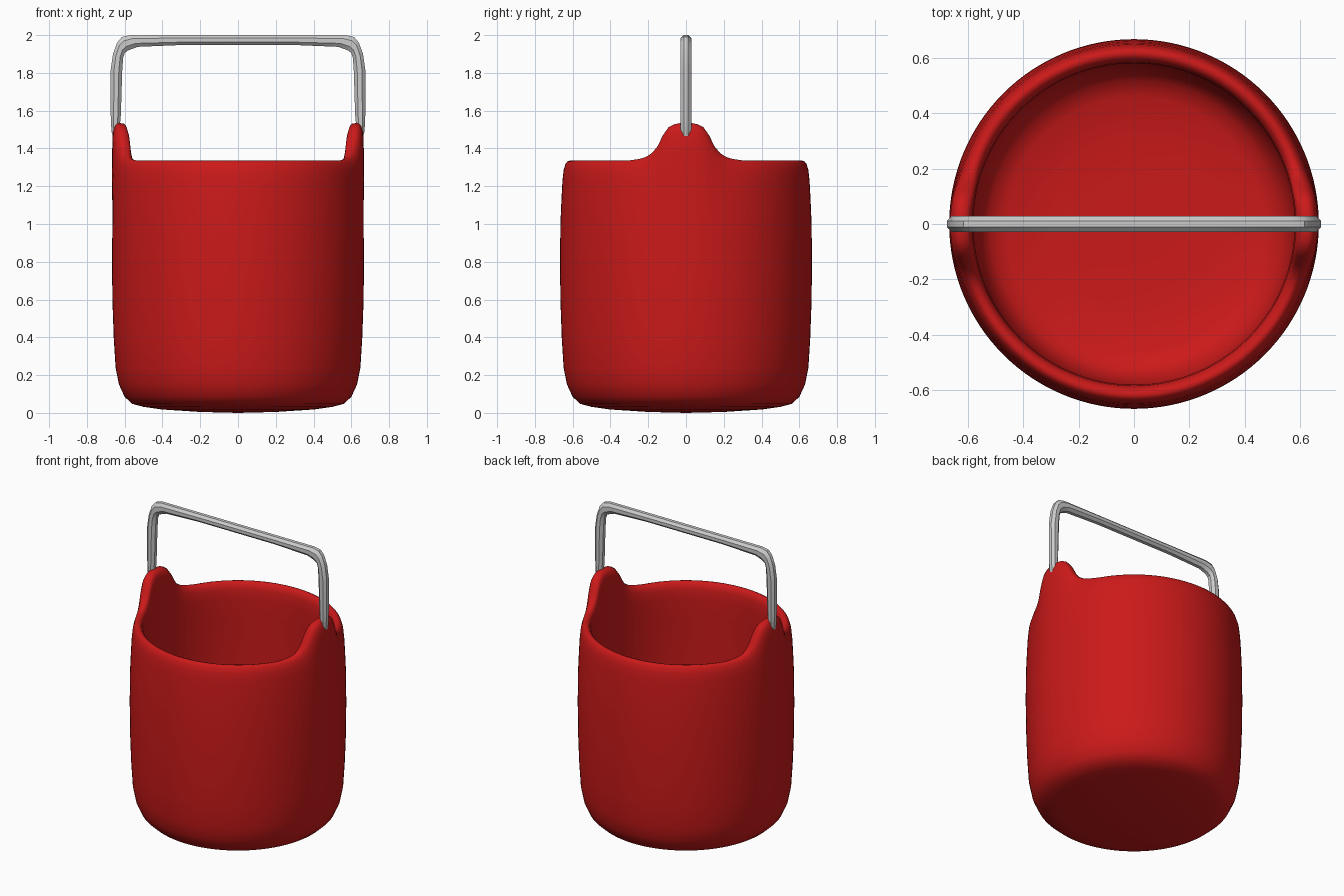
import bpy, bmesh
from math import sin, cos, pi
from mathutils import Vector

if "Cube" in bpy.data.objects:
    bpy.data.objects.remove(bpy.data.objects["Cube"])

SEG = 128
RIM = 1.335


def lerp_table(table, v):
    for (a, fa), (b, fb) in zip(table, table[1:]):
        if v <= b:
            t = max(0.0, (v - a) / (b - a))
            return fa + (fb - fa) * t
    return table[-1][1]


def finish(name, bm):
    bmesh.ops.recalc_face_normals(bm, faces=bm.faces)
    me = bpy.data.meshes.new(name)
    bm.to_mesh(me)
    bm.free()
    ob = bpy.data.objects.new(name, me)
    bpy.context.collection.objects.link(ob)
    return ob


# Height of the two handle tabs as a function of distance from the x axis
TAB = [(0, 0.2), (0.03, 0.199), (0.06, 0.193), (0.09, 0.178), (0.11, 0.155),
       (0.13, 0.115), (0.15, 0.075), (0.17, 0.048), (0.2, 0.025), (0.24, 0.01), (0.31, 0)]

# Lathe profile: up the outside, over the rounded rim, down the inside
PROFILE = [(0.2, 0.005), (0.4, 0.018), (0.5, 0.032), (0.56, 0.048), (0.6, 0.085),
           (0.63, 0.15), (0.648, 0.24), (0.658, 0.4), (0.665, 0.6), (0.667, 0.8),
           (0.665, 1.0), (0.659, 1.14), (0.654, 1.23), (0.648, 1.285), (0.638, 1.318),
           (0.628, 1.331), (0.617, 1.335), (0.604, 1.331), (0.592, 1.318), (0.584, 1.29),
           (0.58, 1.23), (0.584, 1.1), (0.59, 0.8), (0.588, 0.5), (0.578, 0.28),
           (0.555, 0.18), (0.52, 0.13), (0.46, 0.105), (0.3, 0.09), (0.15, 0.085)]

# Bucket body
bm = bmesh.new()
rings = []
for r, z in PROFILE:
    ring = []
    for i in range(SEG):
        a = 2 * pi * i / SEG
        h = lerp_table(TAB, abs(r * sin(a)))
        t = min(1.0, max(0.0, (z - 1.0) / 0.285))
        out = 0.015 * t * h / 0.2 if r > 0.61 else 0
        ring.append(bm.verts.new(((r + out) * cos(a), (r + out) * sin(a), z + h * t)))
    rings.append(ring)
for a, b in zip(rings, rings[1:]):
    for i in range(SEG):
        j = (i + 1) % SEG
        bm.faces.new((a[i], a[j], b[j], b[i]))
for ring, z in ((rings[0], 0.0), (rings[-1], 0.085)):
    c = bm.verts.new((0, 0, z))
    for i in range(SEG):
        bm.faces.new((ring[i], ring[(i + 1) % SEG], c))
body = finish("bucket_body", bm)
for p in body.data.polygons:
    p.use_smooth = True
red = bpy.data.materials.new("red")
red.diffuse_color = (0.6, 0.01, 0.01, 1)
red.use_nodes = True
red.node_tree.nodes["Principled BSDF"].inputs["Base Color"].default_value = red.diffuse_color
body.data.materials.append(red)

# Handle: faceted tube swept along outer / inner edge pairs, mirrored in x
half = [((0.645, 1.40), (0.615, 1.40)), ((0.670, 1.49), (0.628, 1.49)),
        ((0.674, 1.58), (0.620, 1.58)), ((0.675, 1.81), (0.613, 1.81)),
        ((0.662, 1.90), (0.608, 1.88)), ((0.640, 1.96), (0.600, 1.905)),
        ((0.615, 1.99), (0.580, 1.92)), ((0.57, 2.0), (0.53, 1.938)),
        ((0.29, 2.0), (0.29, 1.948))]
path = half + [tuple((-x, z) for x, z in pair) for pair in reversed(half)]
SIDES = 8
bm = bmesh.new()
rings = []
for k, (o, i) in enumerate(path):
    o, i = Vector((o[0], 0, o[1])), Vector((i[0], 0, i[1]))
    mid, axis = (o + i) / 2, (o - i) / 2
    w = 0.018 if k in (0, len(path) - 1) else 0.028
    ring = []
    for s in range(SIDES):
        a = 2 * pi * (s + 0.5) / SIDES
        k8 = 1 / cos(pi / SIDES)
        ring.append(bm.verts.new(mid + axis * cos(a) * k8 + Vector((0, w * sin(a) * k8, 0))))
    rings.append(ring)
for a, b in zip(rings, rings[1:]):
    for s in range(SIDES):
        t = (s + 1) % SIDES
        bm.faces.new((a[s], a[t], b[t], b[s]))
bm.faces.new(rings[0])
bm.faces.new(rings[-1])
handle = finish("handle", bm)
bpy.context.view_layer.objects.active = handle
handle.select_set(True)
bpy.ops.object.shade_smooth_by_angle(angle=0.5)
